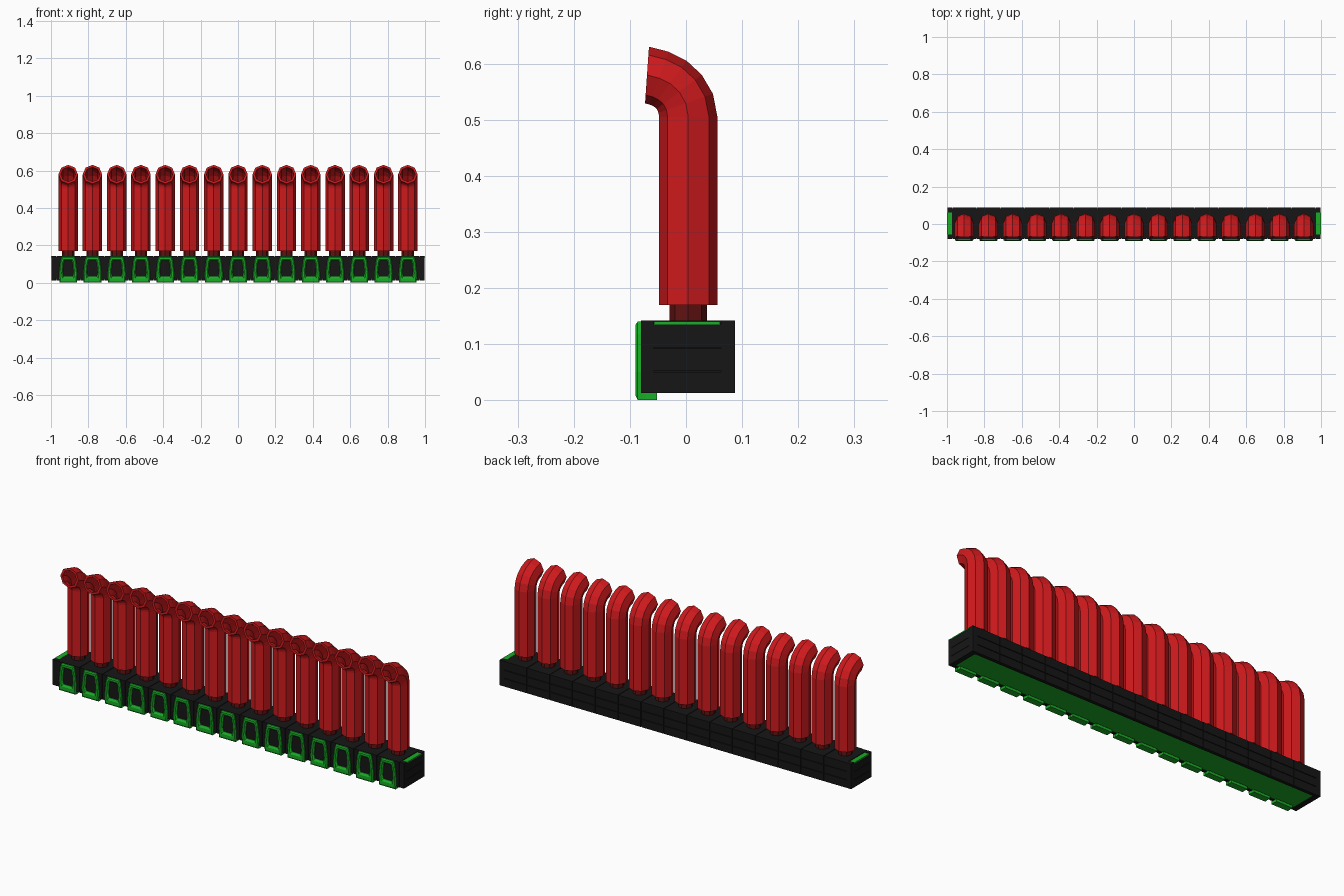
import bpy, bmesh
from math import sin, cos, pi
from mathutils import Vector

if "Cube" in bpy.data.objects:
    bpy.data.objects.remove(bpy.data.objects["Cube"])

COUNT, STEP = 15, 0.1297
XS = [(i - (COUNT - 1) / 2) * STEP for i in range(COUNT)]


def material(name, rgb):
    m = bpy.data.materials.new(name)
    m.diffuse_color = (*rgb, 1)
    m.use_nodes = True
    m.node_tree.nodes["Principled BSDF"].inputs["Base Color"].default_value = m.diffuse_color
    return m


RED = material("red", (0.62, 0.01, 0.012))
DARK_RED = material("dark_red", (0.12, 0.006, 0.006))
BLACK = material("black", (0.008, 0.008, 0.008))
GREEN = material("green", (0.01, 0.42, 0.02))


def finish(bm, name, mat):
    bmesh.ops.recalc_face_normals(bm, faces=bm.faces)
    me = bpy.data.meshes.new(name)
    bm.to_mesh(me)
    bm.free()
    me.materials.append(mat)
    ob = bpy.data.objects.new(name, me)
    bpy.context.collection.objects.link(ob)
    return ob


def copies(ob):
    # one linked copy per pipe position
    name = ob.name
    for i, x in enumerate(XS):
        o = ob if i == 0 else ob.copy()
        if i:
            bpy.context.collection.objects.link(o)
        o.name = f"{name}_{i + 1}"
        o.location.x = x


def loft(bm, rings, caps=True, closed=False):
    vs = [[bm.verts.new(p) for p in r] for r in rings]
    pairs = list(zip(vs, vs[1:])) + ([(vs[-1], vs[0])] if closed else [])
    for a, b in pairs:
        for i in range(len(a)):
            j = (i + 1) % len(a)
            bm.faces.new((a[i], a[j], b[j], b[i]))
    if caps:
        bm.faces.new(vs[0])
        bm.faces.new(vs[-1])


def box(bm, x0, x1, y0, y1, z0, z1):
    loft(bm, [[(x0, y0, z), (x1, y0, z), (x1, y1, z), (x0, y1, z)] for z in (z0, z1)])


def section(outer, inner, scale=1.0, rx=0.052):
    # octagonal ring spanning two points in the side plane
    o, n = Vector((0, *outer)), Vector((0, *inner))
    c, h = (o + n) / 2, (o - n) / 2
    return [c + scale * (h * cos(a) + Vector((rx * sin(a), 0, 0)))
            for a in (k * pi / 4 for k in range(8))]


# bent octagonal pipe with a hollow mouth
SIDE = [((.056, .17), (-.048, .17)), ((.056, .505), (-.048, .505)),
        ((.048, .546), (-.049, .512)), ((.028, .58), (-.052, .519)),
        ((.001, .605), (-.058, .524)), ((-.031, .621), (-.065, .527)),
        ((-.066, .63), (-.073, .529))]
bm = bmesh.new()
loft(bm, [section(*s) for s in SIDE]
     + [section(*s, scale=.76) for s in reversed(SIDE[1:])])
copies(finish(bm, "pipe", RED))

# short neck joining pipe to base
bm = bmesh.new()
loft(bm, [[(.033 * cos(k * pi / 4), .004 + .033 * sin(k * pi / 4), z) for k in range(8)]
          for z in (.13, .18)])
copies(finish(bm, "neck", DARK_RED))

# base core
bm = bmesh.new()
box(bm, -.985, .985, -.076, .082, .022, .137)
finish(bm, "base_core", BLACK)

# base modules: front wall, top and three rows on the back
bm = bmesh.new()
h = STEP / 2 - .0015
box(bm, -h, h, -.08, -.066, .013, .142)
box(bm, -h, h, -.07, .08, .132, .142)
for z0, z1 in ((.013, .053), (.056, .096), (.099, .142)):
    box(bm, -h, h, .07, .087, z0, z1)
copies(finish(bm, "base_module", BLACK))

# end caps with a green strip on top
for side, s in (("left", -1), ("right", 1)):
    a, b = sorted((s * .972, s * .998))
    bm = bmesh.new()
    box(bm, a, b, -.08, -.058, .013, .142)
    box(bm, a, b, .062, .087, .013, .142)
    for z0, z1 in ((.013, .05), (.052, .092), (.094, .136)):
        box(bm, a, b, -.058, .062, z0, z1)
    finish(bm, side + "_end_cap", BLACK)
    bm = bmesh.new()
    a, b = sorted((s * .974, s * 1.0))
    box(bm, a, b, -.057, .061, .135, .1405)
    finish(bm, side + "_end_strip", GREEN)

# green underside plate
bm = bmesh.new()
box(bm, -.972, .972, -.066, .07, .017, .024)
finish(bm, "underside_plate", GREEN)

# green tapered front frame with bevelled lip
OUT = [(.034, .14), (.041, .118), (.049, .05), (.047, .0)]
HOLE = [(.019, .118), (.024, .106), (.029, .052), (.024, .034)]


def frame_ring(pts, y, t=0.0, other=None):
    if other:
        pts = [(p[0] + (q[0] - p[0]) * t, p[1] + (q[1] - p[1]) * t)
               for p, q in zip(pts, other)]
    return [(x, y, z) for x, z in pts] + [(-x, y, z) for x, z in reversed(pts)]


bm = bmesh.new()
loft(bm, [frame_ring(OUT, -.072), frame_ring(OUT, -.086),
          frame_ring(OUT, -.09, .25, HOLE), frame_ring(OUT, -.09, .7, HOLE),
          frame_ring(HOLE, -.083), frame_ring(HOLE, -.072)], caps=False, closed=True)
# foot tucked under the base
box(bm, -.046, .046, -.085, -.052, 0, .013)
copies(finish(bm, "front_frame", GREEN))
